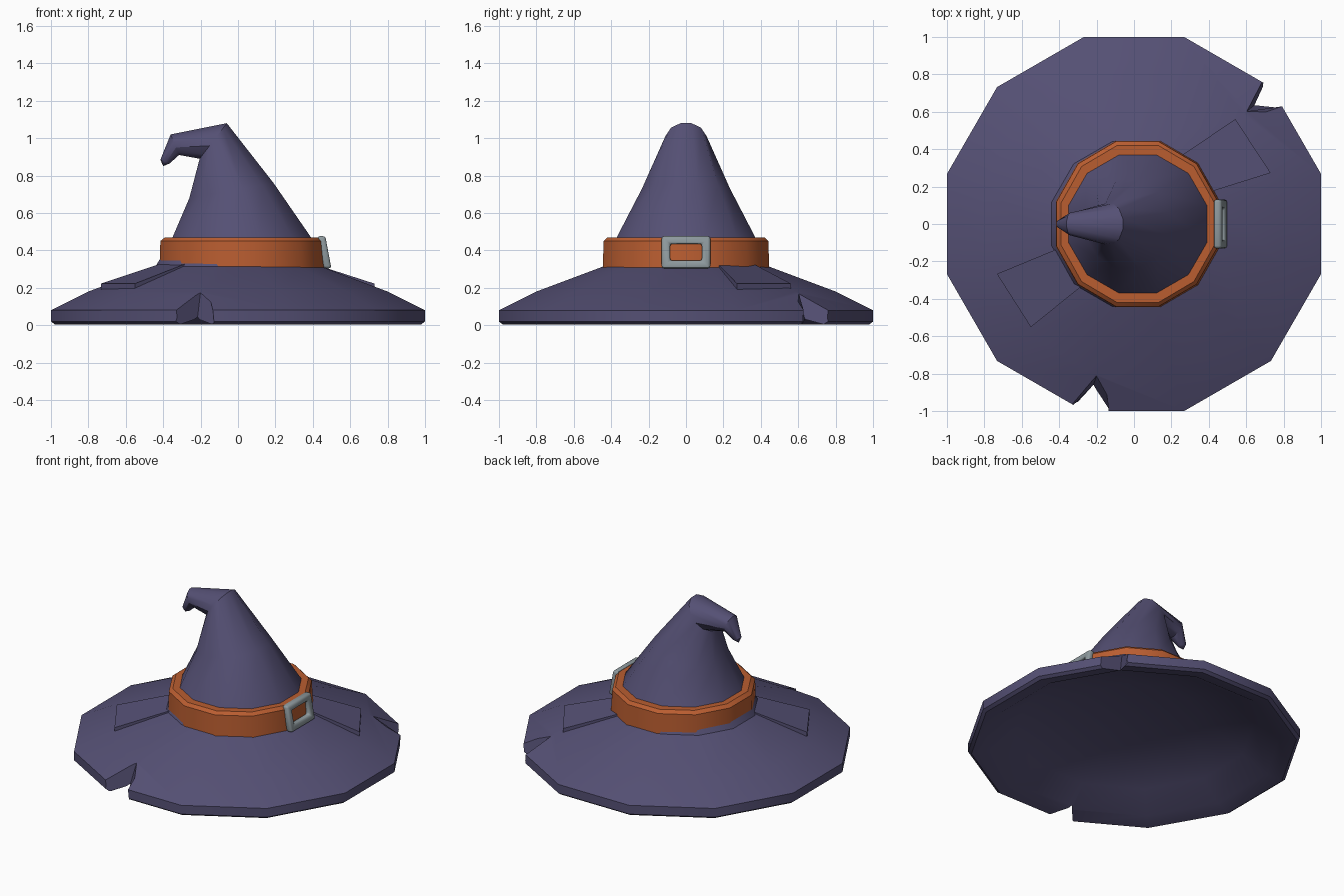
import bpy, bmesh, math
from mathutils import Vector

if "Cube" in bpy.data.objects:
    bpy.data.objects.remove(bpy.data.objects["Cube"])

SEG = 12
K = 1 / math.cos(math.radians(15))      # flat-to-flat size -> corner radius


def material(name, rgb):
    m = bpy.data.materials.new(name)
    m.diffuse_color = (*rgb, 1)
    m.use_nodes = True
    m.node_tree.nodes["Principled BSDF"].inputs["Base Color"].default_value = m.diffuse_color
    return m


PURPLE = material("purple_felt", (0.09, 0.08, 0.175))
ORANGE = material("orange_band", (0.49, 0.11, 0.03))
GREY = material("grey_metal", (0.27, 0.32, 0.34))


def make(name, verts, faces, mat):
    me = bpy.data.meshes.new(name)
    me.from_pydata([tuple(v) for v in verts], [], faces)
    bm = bmesh.new()
    bm.from_mesh(me)
    bmesh.ops.recalc_face_normals(bm, faces=bm.faces[:])
    bm.to_mesh(me)
    bm.free()
    ob = bpy.data.objects.new(name, me)
    bpy.context.collection.objects.link(ob)
    if mat:
        me.materials.append(mat)
    return ob


def activate(ob):
    bpy.ops.object.select_all(action='DESELECT')
    ob.select_set(True)
    bpy.context.view_layer.objects.active = ob


def smooth(ob, deg=32):
    activate(ob)
    bpy.ops.object.shade_smooth_by_angle(angle=math.radians(deg))


def loft(name, rings, mat, start=None, end=None, closed=False):
    """Rings are (left x, left z, right x, right z, half width in y)."""
    verts, faces = [], []
    for lx, lz, rx, rz, hw in rings:
        for i in range(SEG):
            a = math.radians(15 + 30 * i)
            c, s = math.cos(a) * K, math.sin(a) * K
            verts.append(((lx + rx) / 2 + c * (rx - lx) / 2, s * hw,
                          (lz + rz) / 2 + c * (rz - lz) / 2))
    n = len(rings)
    for r in range(n if closed else n - 1):
        p, q = r * SEG, (r + 1) % n * SEG
        for i in range(SEG):
            j = (i + 1) % SEG
            faces.append((p + i, p + j, q + j, q + i))
    for point, base in ((start, 0), (end, (n - 1) * SEG)):
        if point:
            verts.append(point)
            faces += [(base + i, base + (i + 1) % SEG, len(verts) - 1) for i in range(SEG)]
    return make(name, verts, faces, mat)


def flat(r, z):
    return (-r, z, r, z, r)


# Hat body: underside bowl, rim, brim, cone and drooping tip in one skin
hat = loft("hat_body", [
    flat(0.40, 0.22), flat(0.72, 0.13), flat(0.88, 0.03), flat(0.98, 0.005),
    flat(1.0, 0.02), flat(1.0, 0.08), flat(0.80, 0.18), flat(0.44, 0.315),
    (-0.35, 0.47, 0.39, 0.47, 0.37),
    (-0.26, 0.68, 0.19, 0.76, 0.235),
    (-0.205, 0.89, -0.06, 1.08, 0.11),
    (-0.315, 0.91, -0.36, 1.02, 0.06),
    (-0.365, 0.865, -0.415, 0.885, 0.025),
], PURPLE, start=(0, 0, 0.25), end=(-0.40, 0, 0.85))


# Torn notches in the rim
def notch(left, right, top, bottom):
    verts = []
    for z in (-0.1, 0.35):
        t = (0.18 - z) / 0.17
        apex = Vector(top).lerp(Vector(bottom), t)
        for p in (apex, apex + 1.8 * (Vector(left) - apex), apex + 1.8 * (Vector(right) - apex)):
            verts.append((p.x, p.y, z))
    cutter = make("notch_cutter", verts, [(0, 1, 2), (3, 4, 5), (0, 1, 4, 3), (1, 2, 5, 4), (2, 0, 3, 5)], None)
    cutter.hide_render = True
    mod = hat.modifiers.new("notch", 'BOOLEAN')
    mod.operation, mod.solver, mod.object = 'DIFFERENCE', 'EXACT', cutter
    activate(hat)
    bpy.ops.object.modifier_apply(modifier=mod.name)
    bpy.data.objects.remove(cutter)


notch((-0.37, -0.94), (-0.165, -1.0), (-0.2, -0.81), (-0.22, -0.87))
notch((0.64, 0.78), (0.78, 0.65), (0.60, 0.60), (0.65, 0.64))
smooth(hat)


# Raised folds on the brim
def fold(name, inner, outer):
    pts = [(0.43, inner[0], 0.33), (0.43, inner[1], 0.33), (0.78, outer[1], 0.222), (0.78, outer[0], 0.222)]
    verts = []
    for drop in (0, 0.06):
        for r, a, z in pts:
            a = math.radians(a)
            verts.append((r * math.cos(a), r * math.sin(a), z - drop))
    make(name, verts, [(0, 1, 2, 3), (4, 5, 6, 7)] +
         [(i, (i + 1) % 4, (i + 1) % 4 + 4, i + 4) for i in range(4)], PURPLE)


fold("brim_fold_back", (23, 56), (20.5, 46))
fold("brim_fold_front", (198, 230), (200, 225))

# Hat band
band = loft("hat_band", [
    (-0.42, 0.30, 0.46, 0.30, 0.445), (-0.415, 0.45, 0.45, 0.45, 0.44),
    (-0.39, 0.47, 0.43, 0.47, 0.42), (-0.34, 0.47, 0.38, 0.47, 0.36),
    (-0.34, 0.30, 0.38, 0.30, 0.36)], ORANGE, closed=True)
smooth(band)

# Buckle: tilted rectangular frame with rounded edges
verts = []
for depth in (-0.022, 0.02):
    for hy, hz in ((0.13, 0.086), (0.085, 0.045)):
        for sy, sz in ((-1, -1), (1, -1), (1, 1), (-1, 1)):
            verts.append((0.463 + depth - 0.19 * sz * hz, sy * hy, 0.39 + sz * hz))
faces = []
for i in range(4):
    j = (i + 1) % 4
    faces += [(i, j, 4 + j, 4 + i), (8 + i, 8 + j, 12 + j, 12 + i),
              (i, j, 8 + j, 8 + i), (4 + i, 4 + j, 12 + j, 12 + i)]
buckle = make("buckle", verts, faces, GREY)
bev = buckle.modifiers.new("round", 'BEVEL')
bev.width, bev.segments = 0.013, 2
activate(buckle)
bpy.ops.object.modifier_apply(modifier=bev.name)
smooth(buckle, 50)
